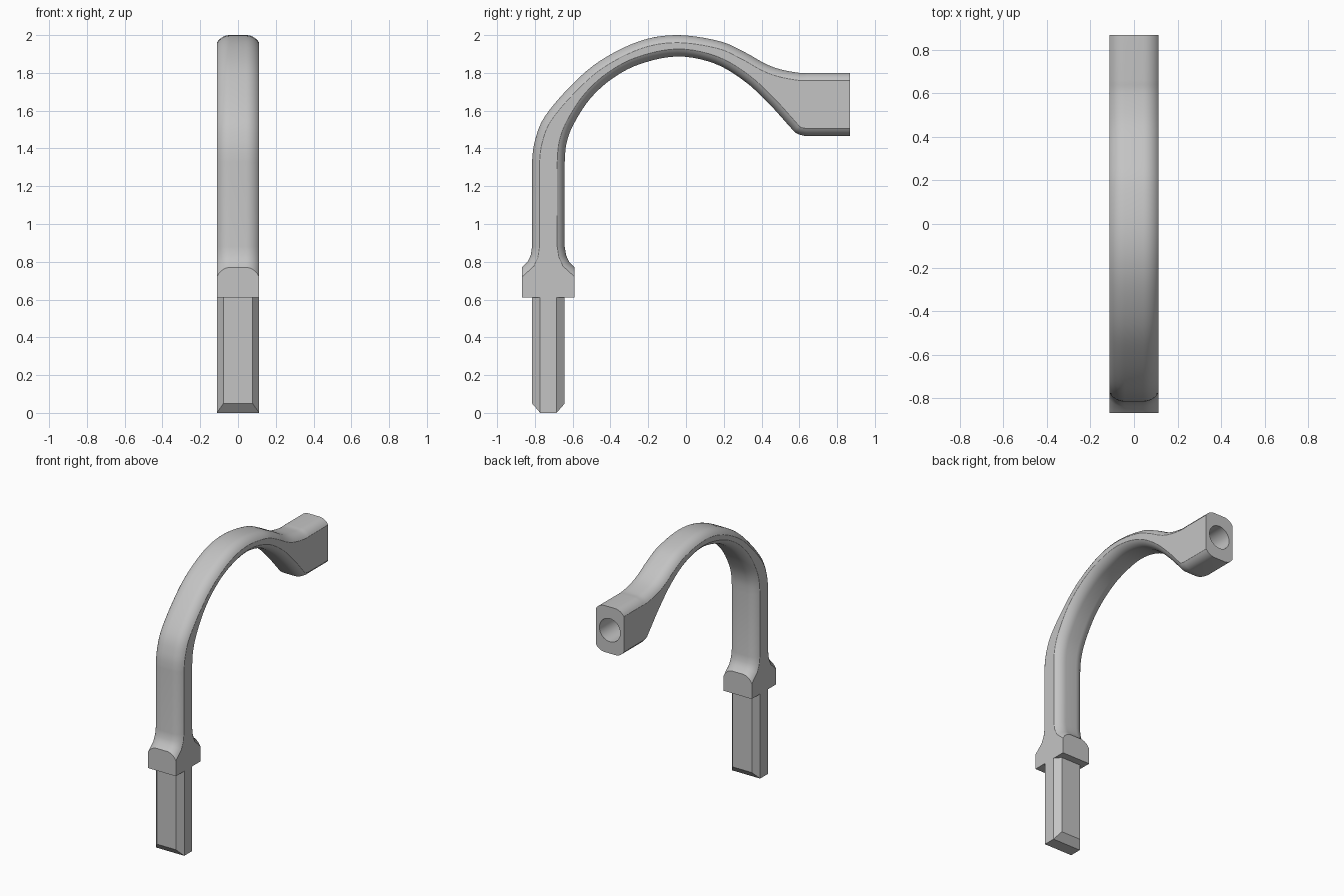
import bpy, bmesh, math
from mathutils import Vector

if "Cube" in bpy.data.objects:
    bpy.data.objects.remove(bpy.data.objects["Cube"])

steel = bpy.data.materials.new("grey_steel")
steel.diffuse_color = (0.55, 0.55, 0.55, 1)
steel.use_nodes = True
steel.node_tree.nodes["Principled BSDF"].inputs["Base Color"].default_value = steel.diffuse_color

HW = 0.112                      # half width in x
FLAT, DROP = 0.042, 0.04        # flat half width of the rounded faces, depth of the rounding
R = ((HW - FLAT) ** 2 + DROP ** 2) / (2 * DROP)
MID = -0.7285                   # y of the upright's centre line


def make(name, bm, smooth):
    bmesh.ops.recalc_face_normals(bm, faces=bm.faces)
    me = bpy.data.meshes.new(name)
    bm.to_mesh(me)
    bm.free()
    me.materials.append(steel)
    ob = bpy.data.objects.new(name, me)
    bpy.context.collection.objects.link(ob)
    bpy.ops.object.select_all(action='DESELECT')
    ob.select_set(True)
    bpy.context.view_layer.objects.active = ob
    if smooth:
        bpy.ops.object.shade_smooth_by_angle(angle=math.radians(22))
    return ob


def loft(rings):
    bm = bmesh.new()
    vs = [[bm.verts.new(p) for p in r] for r in rings]
    n = len(vs[0])
    for a, b in zip(vs, vs[1:]):
        for i in range(n):
            j = (i + 1) % n
            bm.faces.new((a[i], a[j], b[j], b[i]))
    bm.faces.new(vs[0])
    bm.faces.new(vs[-1])
    return bm


def spline(pts, steps=5):
    # Catmull-Rom curve; the first and last points only steer the ends
    out = []
    for a, b, c, d in zip(pts, pts[1:], pts[2:], pts[3:]):
        for k in range(steps):
            t = k / steps
            out.append(0.5 * (2 * b + (c - a) * t + (2 * a - 5 * b + 4 * c - d) * t * t
                              + (3 * b - a - 3 * c + d) * t ** 3))
    return out + [pts[-2]]


V = lambda ps: [Vector(p) for p in ps]

# Outer and inner outlines (y, z), matched station by station
outer_bend = V([(-.815, 1.23), (-.815, 1.33), (-.80, 1.44), (-.75, 1.565), (-.617, 1.724),
                (-.458, 1.862), (-.246, 1.968), (-.045, 2.0), (.177, 1.968), (.31, 1.91),
                (.415, 1.851), (.495, 1.82), (.60, 1.80), (.72, 1.80)])
inner_bend = V([(-.642, 1.23), (-.642, 1.33), (-.632, 1.43), (-.595, 1.528), (-.51, 1.66),
                (-.394, 1.767), (-.246, 1.846), (-.045, 1.887), (.15, 1.85), (.31, 1.756),
                (.442, 1.634), (.548, 1.517), (.585, 1.48), (.64, 1.465)])
inner_bend[-1:] = V([(.64, 1.465), (.70, 1.465)])
outer_bend[-1:] = V([(.66, 1.80), (.72, 1.80)])
fillet = V([(-.868, .77), (-.838, .80), (-.822, .835), (-.815, .88)])
mirrored = [Vector((2 * MID - p.x, p.y)) for p in fillet]
outer = fillet + spline(outer_bend) + V([(.868, 1.80)])
inner = mirrored + spline(inner_bend) + V([(.868, 1.465)])

# Cross-section steps: x position and depth below the outline
half = [(0, 0)] + [(FLAT + R * math.sin(a), R * (1 - math.cos(a)))
                   for a in [k / 7 * math.asin((HW - FLAT) / R) for k in range(8)]]
section = [(-x, d) for x, d in half[:0:-1]] + half


def edge_points(line, i, side):
    p = line[i]
    t = (line[min(i + 1, len(line) - 1)] - line[max(i - 1, 0)]).normalized()
    n = Vector((t.y, -t.x)) * side
    if i == 0:
        n = Vector((0, -1.25))      # rounding runs down the collar face
    return [(x, p.x + n.x * d, p.y + n.y * d) for x, d in section]


# Collar, bowed arm and head as one loft
rings = [[(x, -.868, .61) for x, d in section] +
         [(x, 2 * MID + .868, .61) for x, d in section[::-1]]]
for i in range(len(outer)):
    rings.append(edge_points(outer, i, 1) + edge_points(inner, i, -1)[::-1])
arm = make("bowed_arm", loft(rings), False)

# Round bore in the end of the head
bpy.ops.mesh.primitive_cylinder_add(vertices=40, radius=.083, depth=.6,
                                    location=(0, .9, 1.633), rotation=(math.pi / 2, 0, 0))
cutter = bpy.context.object
cutter.data.materials.append(steel)
mod = arm.modifiers.new("bore", 'BOOLEAN')
mod.object, mod.solver = cutter, 'EXACT'
bpy.ops.object.select_all(action='DESELECT')
arm.select_set(True)
bpy.context.view_layer.objects.active = arm
bpy.ops.object.modifier_apply(modifier="bore")
bpy.data.objects.remove(cutter)
bpy.ops.object.shade_smooth_by_angle(angle=math.radians(22))

# Square tang with chamfered edges and a wedge-cut tip
corners = [(HW, -.0435, 0), (HW, .0435, 0), (.077, .0865, .05), (-.077, .0865, .05),
           (-HW, .0435, 0), (-HW, -.0435, 0), (-.077, -.0865, .05), (.077, -.0865, .05)]
bm = bmesh.new()
low = [bm.verts.new((x, MID + y, z)) for x, y, z in corners]
top = [bm.verts.new((x, MID + y, .61)) for x, y, z in corners]
for i in range(8):
    j = (i + 1) % 8
    bm.faces.new((low[i], low[j], top[j], top[i]))
for ids in ((0, 1, 4, 5), (1, 2, 3, 4), (5, 6, 7, 0)):
    bm.faces.new([low[k] for k in ids])
bm.faces.new(top)
make("tang", bm, False)
